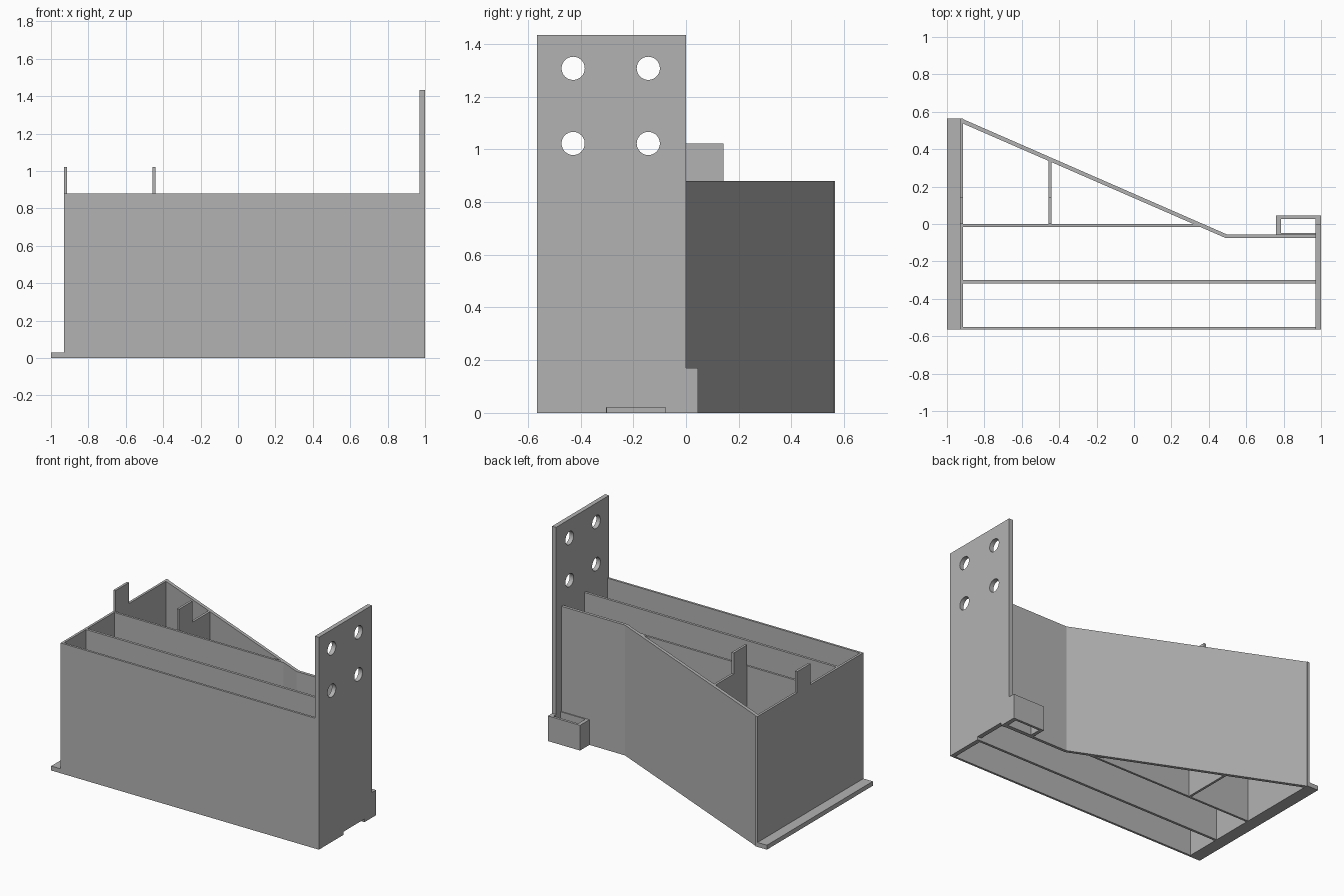
import bpy
import bmesh
from math import pi
from mathutils import Matrix, Vector

cube = bpy.data.objects.get("Cube")
if cube:
    bpy.data.objects.remove(cube, do_unlink=True)

GREY = (0.45, 0.45, 0.45, 1)
grey = bpy.data.materials.new("plain grey")
grey.use_nodes = True
grey.diffuse_color = GREY
grey.node_tree.nodes["Principled BSDF"].inputs["Base Color"].default_value = GREY

WALL_TOP = 0.88
FRONT, BACK = -0.565, 0.565
LEFT_IN, RIGHT_IN = -0.915, 0.97


def finish(name, bm):
    bmesh.ops.recalc_face_normals(bm, faces=bm.faces)
    mesh = bpy.data.meshes.new(name)
    bm.to_mesh(mesh)
    bm.free()
    mesh.materials.append(grey)
    obj = bpy.data.objects.new(name, mesh)
    bpy.context.collection.objects.link(obj)
    return obj


def prism(name, points, offset):
    """Extrude a flat outline of 3D points along an offset vector."""
    bm = bmesh.new()
    face = bm.faces.new([bm.verts.new(p) for p in points])
    result = bmesh.ops.extrude_face_region(bm, geom=[face], use_keep_orig=True)
    moved = [g for g in result["geom"] if isinstance(g, bmesh.types.BMVert)]
    bmesh.ops.translate(bm, verts=moved, vec=Vector(offset))
    return finish(name, bm)


def wall(name, plan, top, bottom=0):
    return prism(name, [(x, y, bottom) for x, y in plan], (0, 0, top - bottom))


def block(name, x0, x1, y0, y1, top, bottom=0):
    return wall(name, [(x0, y0), (x1, y0), (x1, y1), (x0, y1)], top, bottom)


def side_panel(name, x0, x1, outline):
    return prism(name, [(x0, y, z) for y, z in outline], (x1 - x0, 0, 0))


# Long walls of the open bin
block("front_wall", -0.93, RIGHT_IN, FRONT, -0.55, WALL_TOP)
block("middle_partition", LEFT_IN, RIGHT_IN, -0.317, -0.3, WALL_TOP)
wall("rear_partition", [(LEFT_IN, -0.015), (0.355, -0.015), (0.32, 0), (LEFT_IN, 0)], WALL_TOP)
wall("slanted_back_wall",
     [(LEFT_IN, 0.561), (0.495, -0.055), (RIGHT_IN, -0.055),
      (RIGHT_IN, -0.075), (0.49, -0.075), (LEFT_IN, 0.537)], WALL_TOP)

# Left wall and cross divider, each with a raised tab
for name, x, y0, y1 in (("left_wall", -0.93, FRONT, BACK),
                        ("cross_divider", -0.457, 0, 0.34)):
    outline = [(y0, 0), (y1, 0), (y1, WALL_TOP), (0.143, WALL_TOP),
               (0.143, 1.022), (0, 1.022)]
    if y0 < 0:
        outline += [(0, WALL_TOP), (y0, WALL_TOP)]
    side_panel(name, x, x + 0.016, outline)

# Foot flange on the left
block("foot_flange", -1, -0.93, FRONT, BACK, 0.03)

# Tall mounting plate on the right
plate = side_panel("mounting_plate", RIGHT_IN, 1,
                   [(FRONT, 0), (0.045, 0), (0.045, 0.17), (0, 0.17), (0, 1.434), (FRONT, 1.434)])

# Screw holes and bottom notch
bm = bmesh.new()
for y in (-0.428, -0.143):
    for z in (1.022, 1.307):
        bmesh.ops.create_cone(
            bm, cap_ends=True, segments=32, radius1=0.044, radius2=0.044, depth=0.2,
            matrix=Matrix.Translation((0.985, y, z)) @ Matrix.Rotation(pi / 2, 4, "Y"))
bmesh.ops.create_cube(
    bm, size=1, matrix=Matrix.Translation((0.985, -0.19, 0)) @ Matrix.Diagonal((0.2, 0.223, 0.042, 1)))
cutter = finish("plate_cutter", bm)
cutter.hide_render = True
cut = plate.modifiers.new("holes", "BOOLEAN")
cut.operation = "DIFFERENCE"
cut.solver = "EXACT"
cut.object = cutter
bpy.context.view_layer.objects.active = plate
bpy.ops.object.modifier_apply(modifier=cut.name)
bpy.data.objects.remove(cutter, do_unlink=True)

# Small open pocket behind the plate
block("pocket_back", 0.76, RIGHT_IN, 0.028, 0.045, 0.17)
block("pocket_side", 0.76, 0.785, -0.055, 0.028, 0.17)
block("pocket_front", 0.785, RIGHT_IN, -0.055, -0.048, 0.17)
